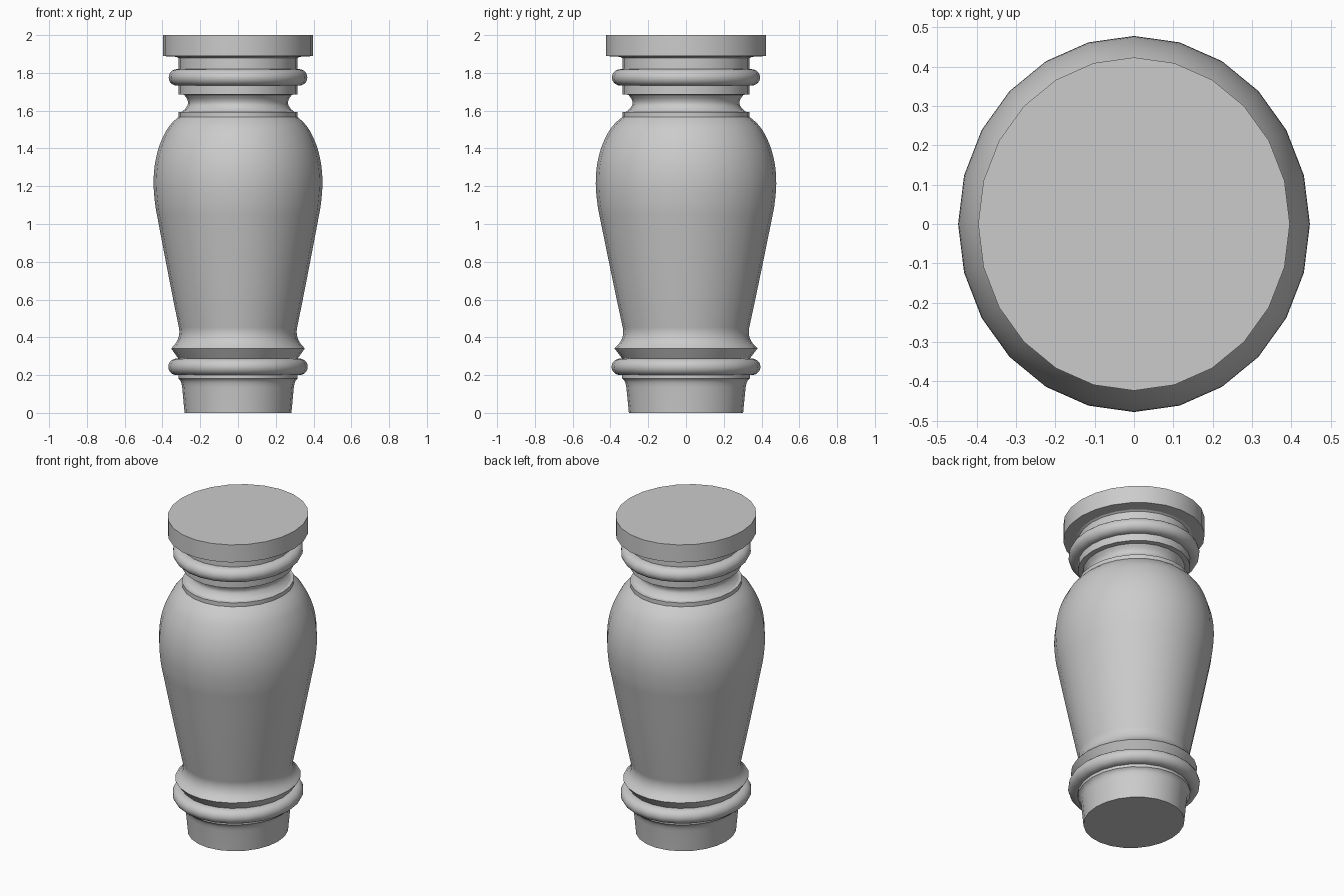
import bpy, bmesh, math

cube = bpy.data.objects.get("Cube")
if cube:
    bpy.data.objects.remove(cube, do_unlink=True)

SIDES = 24
DEPTH = 1.069  # the turning is slightly deeper than it is wide

grey = bpy.data.materials.new("plain grey")
grey.use_nodes = True
grey.diffuse_color = (0.6, 0.6, 0.6, 1)
grey.node_tree.nodes["Principled BSDF"].inputs["Base Color"].default_value = (0.6, 0.6, 0.6, 1)


def smooth_curve(pts, steps=4):
    """Catmull-Rom curve through (radius, height) points."""
    ext = [pts[0]] + pts + [pts[-1]]
    out = []
    for a, b, c, d in zip(ext, ext[1:], ext[2:], ext[3:]):
        for i in range(steps):
            t = i / steps
            out.append(tuple(
                0.5 * (2 * q + (r - p) * t + (2 * p - 5 * q + 4 * r - s) * t ** 2
                       + (3 * q - p - 3 * r + s) * t ** 3)
                for p, q, r, s in zip(a, b, c, d)))
    return out + [pts[-1]]


def bead(inner, outer, low, high, steps=10):
    """Rounded ring closed back to the core."""
    half, mid = (high - low) / 2, (high + low) / 2
    arc = []
    for i in range(steps + 1):
        a = math.pi * (i / steps - 0.5)
        arc.append((outer - half + half * math.cos(a), mid + half * math.sin(a)))
    return [(inner, low)] + arc + [(inner, high)]


def turn(name, profile, cap_low=False, cap_high=False):
    """Revolve a profile running from bottom to top."""
    bm = bmesh.new()
    rings = []
    for r, z in profile:
        ring = []
        for i in range(SIDES):
            a = math.tau * i / SIDES
            ring.append(bm.verts.new((r * math.cos(a), DEPTH * r * math.sin(a), z)))
        rings.append(ring)
    for lo, hi in zip(rings, rings[1:]):
        for i in range(SIDES):
            j = (i + 1) % SIDES
            bm.faces.new((lo[i], lo[j], hi[j], hi[i]))
    if cap_low:
        bm.faces.new(rings[0][::-1])
    if cap_high:
        bm.faces.new(rings[-1])
    mesh = bpy.data.meshes.new(name)
    bm.to_mesh(mesh)
    bm.free()
    mesh.materials.append(grey)
    ob = bpy.data.objects.new(name, mesh)
    bpy.context.collection.objects.link(ob)
    bpy.ops.object.select_all(action='DESELECT')
    ob.select_set(True)
    bpy.context.view_layer.objects.active = ob
    bpy.ops.object.shade_smooth_by_angle(angle=math.radians(30))


# Tapered foot with a small flare and fillet
turn("foot", [(0.283, 0)] + smooth_curve([(0.295, 0.13), (0.299, 0.155), (0.306, 0.172), (0.316, 0.182)], 2)
     + [(0.316, 0.2)], cap_low=True)
turn("lower_bead", bead(0.316, 0.369, 0.2, 0.288))

# Undercut collar sweeping up into the body
turn("lower_collar", [(0.316, 0.288), (0.354, 0.341)])
turn("body", smooth_curve([
    (0.354, 0.341), (0.329, 0.37), (0.315, 0.4), (0.311, 0.435), (0.319, 0.48),
    (0.345, 0.61), (0.382, 0.8), (0.42, 1.0), (0.438, 1.1), (0.447, 1.21),
    (0.441, 1.31), (0.421, 1.4), (0.388, 1.48), (0.354, 1.53), (0.315, 1.567)]))

# Neck: fillet, hollow and band
turn("neck_fillet", [(0.315, 1.567), (0.315, 1.592), (0.298, 1.594)])
turn("neck_hollow", smooth_curve([
    (0.298, 1.594), (0.279, 1.61), (0.265, 1.635), (0.269, 1.66), (0.285, 1.684)]))
turn("neck_band", [(0.285, 1.684), (0.315, 1.686), (0.315, 1.732)])
turn("upper_bead", bead(0.315, 0.367, 1.732, 1.82))
turn("upper_band", [(0.315, 1.82), (0.315, 1.878), (0.326, 1.885)])

# Flat top plate
turn("top_plate", [(0.326, 1.885), (0.396, 1.889), (0.396, 2.0)], cap_high=True)
